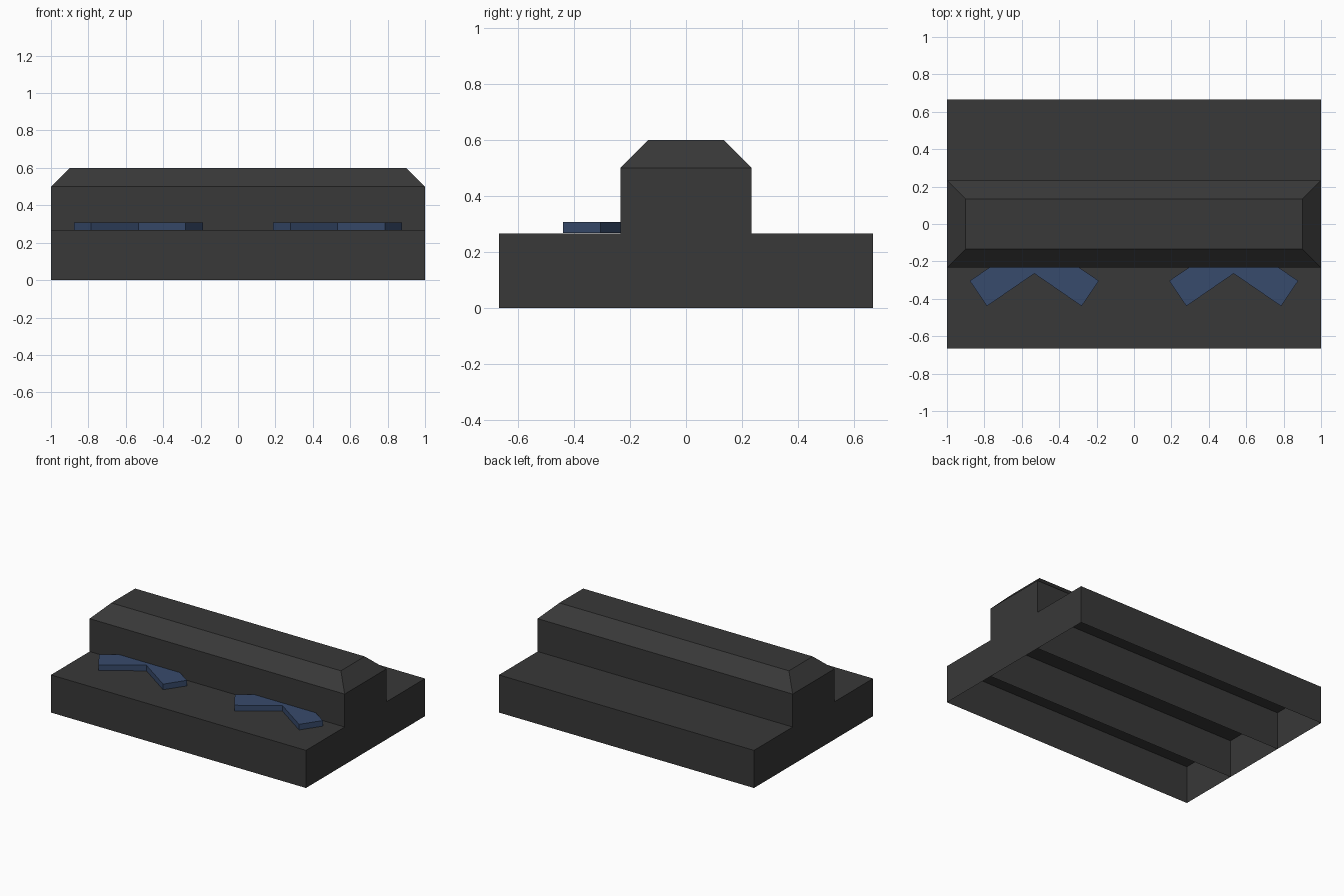
import bpy, bmesh

if "Cube" in bpy.data.objects:
    bpy.data.objects.remove(bpy.data.objects["Cube"])

W, D, H = 1.0, 0.6667, 0.2667        # half width, half depth, height of base
BD, SHOULDER, TOP, BEVEL = 0.2333, 0.5, 0.6, 0.1   # raised block


def material(name, colour):
    m = bpy.data.materials.new(name)
    m.diffuse_color = (*colour, 1)
    m.use_nodes = True
    m.node_tree.nodes["Principled BSDF"].inputs["Base Color"].default_value = m.diffuse_color
    return m


grey = material("dark grey", (0.04, 0.04, 0.04))
blue = material("dusty blue", (0.039, 0.07, 0.15))


def finish(bm, name, mat):
    bmesh.ops.recalc_face_normals(bm, faces=bm.faces)
    me = bpy.data.meshes.new(name)
    bm.to_mesh(me)
    bm.free()
    me.materials.append(mat)
    ob = bpy.data.objects.new(name, me)
    bpy.context.collection.objects.link(ob)
    return ob


def loft(name, mat, rings, cap_bottom=False):
    """Skin a stack of rings (lists of points), capping the top."""
    bm = bmesh.new()
    vs = [[bm.verts.new(p) for p in r] for r in rings]
    n = len(rings[0])
    for a, b in zip(vs, vs[1:]):
        for i in range(n):
            j = (i + 1) % n
            bm.faces.new((a[i], a[j], b[j], b[i]))
    bm.faces.new(vs[-1])
    if cap_bottom:
        bm.faces.new(vs[0][::-1])
    return finish(bm, name, mat)


def rect(x, y, z):
    return [(-x, -y, z), (x, -y, z), (x, y, z), (-x, y, z)]


# Base tray, open underneath
loft("base", grey, [rect(W, D, 0), rect(W, D, H)])

# Thin ribs dividing the hollow underside
for label, y in (("front", -BD), ("back", BD)):
    bm = bmesh.new()
    bm.faces.new([bm.verts.new(p) for p in
                  ((-W, y, 0), (W, y, 0), (W, y, H), (-W, y, H))])
    finish(bm, label + "_underside_rib", grey)

# Raised central block with chamfered top
loft("raised_block", grey, [rect(W, BD, H), rect(W, BD, SHOULDER),
                            rect(W - BEVEL, BD - BEVEL, TOP)])

# Chevron plates on the front ledge, their tips tucked into the block
chevron = [(-0.345, -0.304), (-0.253, -0.439), (0, -0.265),
           (0.253, -0.439), (0.345, -0.304), (0, -0.07)]
for label, cx in (("left", -0.533), ("right", 0.533)):
    loft(label + "_chevron", blue,
         [[(cx + x, y, z) for x, y in chevron] for z in (H + 0.0005, 0.307)],
         cap_bottom=True)
